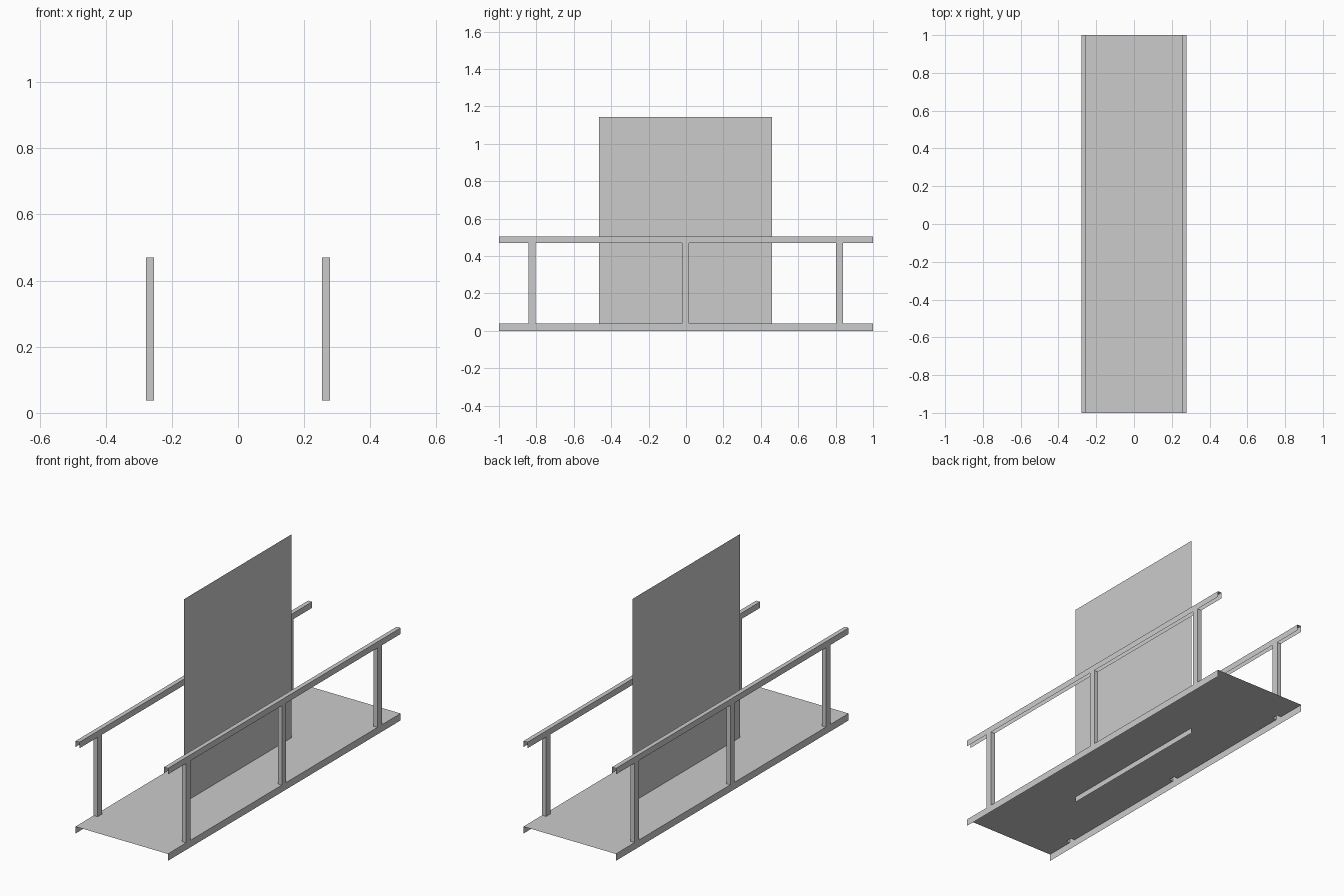
import bpy

if "Cube" in bpy.data.objects:
    bpy.data.objects.remove(bpy.data.objects["Cube"])

XO, XI = 0.278, 0.254            # outer and inner faces of rails and posts
DECK_Z, RAIL_LOW, RAIL_TOP = 0.038, 0.47, 0.503
POST_Y, POST_HALF = (-0.824, -0.002, 0.82), 0.0185


def make(name, verts, faces):
    mesh = bpy.data.meshes.new(name)
    mesh.from_pydata(verts, [], faces)
    mesh.update()
    obj = bpy.data.objects.new(name, mesh)
    bpy.context.collection.objects.link(obj)
    return obj


def extrude(name, profile, y0=-1, y1=1):
    """Open sheet: an x/z profile swept along y, without end caps."""
    n = len(profile)
    verts = [(x, y, z) for y in (y0, y1) for x, z in profile]
    return make(name, verts, [(i, i + 1, n + i + 1, n + i) for i in range(n - 1)])


# Thin deck, notched where the hollow posts meet it
xs = [-XO, -XI, XI, XO]
ys = [-1] + [y + s * POST_HALF for y in POST_Y for s in (-1, 1)] + [1]
verts = [(x, y, DECK_Z) for y in ys for x in xs]
faces = [(j * 4 + i, j * 4 + i + 1, j * 4 + i + 5, j * 4 + i + 4)
         for j in range(len(ys) - 1) for i in range(3)
         if not (j % 2 == 1 and i != 1)]
make("deck", verts, faces)

for side, s in (("left", -1), ("right", 1)):
    # Edge skirt below the deck
    extrude(f"deck_skirt_{side}", [(s * XO, 0), (s * XO, DECK_Z)])

    # Handrail: channel open underneath and at the ends
    extrude(f"handrail_{side}", [(s * XI, RAIL_LOW), (s * XI, RAIL_TOP),
                                 (s * XO, RAIL_TOP), (s * XO, RAIL_LOW)])

    # Hollow square posts
    for k, y in enumerate(POST_Y):
        a, b = sorted((s * XI, s * XO))
        ring = [(a, y - POST_HALF), (b, y - POST_HALF),
                (b, y + POST_HALF), (a, y + POST_HALF)]
        make(f"post_{side}_{k + 1}",
             [(px, py, z) for z in (DECK_Z, RAIL_LOW) for px, py in ring],
             [(i, (i + 1) % 4, (i + 1) % 4 + 4, i + 4) for i in range(4)])

# Upright centre panel, passing slightly through the deck
extrude("centre_panel", [(0, 0.008), (0, 1.144)], -0.464, 0.459)
